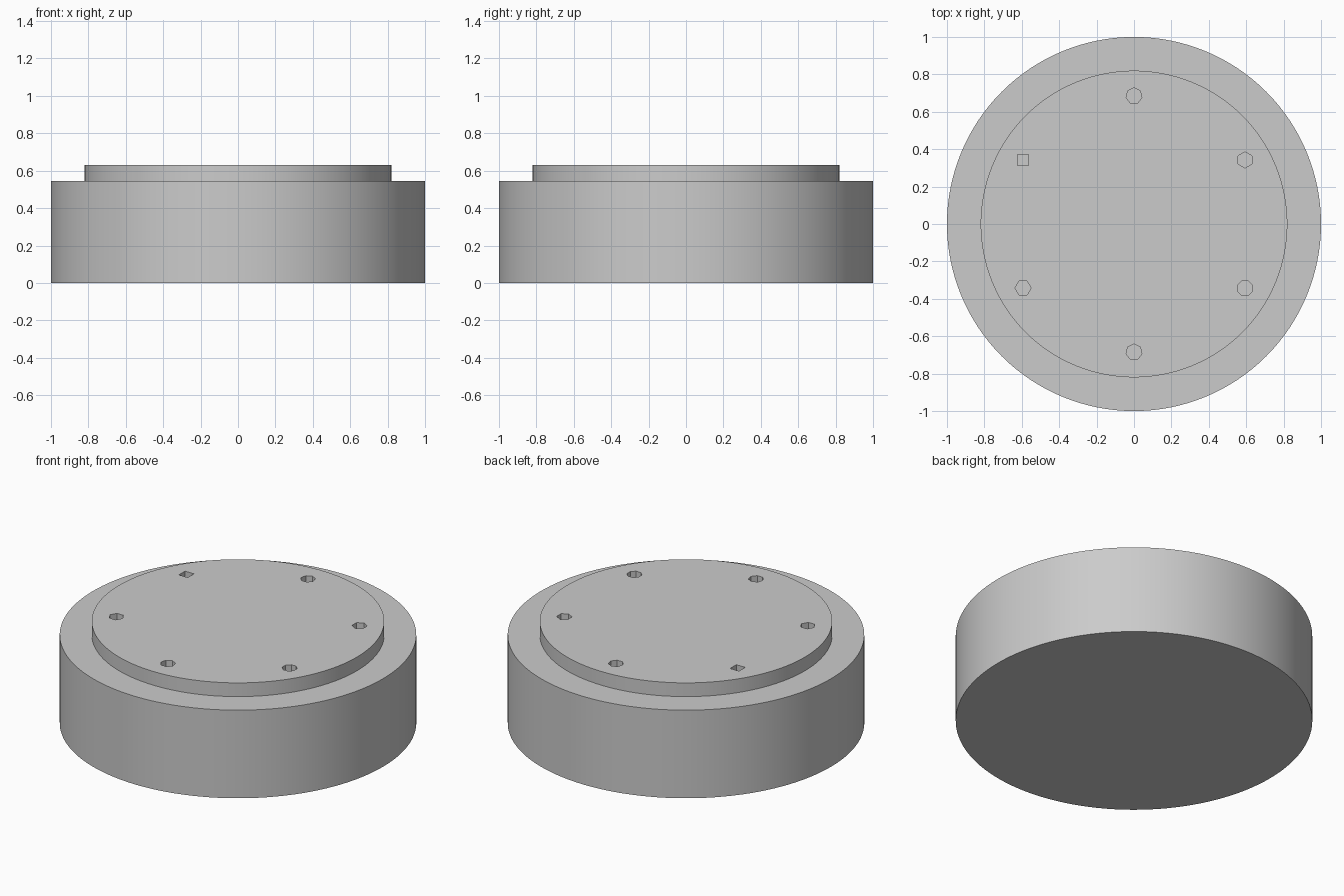
import bpy
from math import radians, cos, sin

cube = bpy.data.objects.get("Cube")
if cube:
    bpy.data.objects.remove(cube, do_unlink=True)

grey = bpy.data.materials.new("light_grey")
grey.use_nodes = True
grey.diffuse_color = (0.6, 0.6, 0.6, 1)
grey.node_tree.nodes["Principled BSDF"].inputs["Base Color"].default_value = (0.6, 0.6, 0.6, 1)


def cylinder(name, radius, bottom, top, sides, x=0, y=0, turn=0):
    bpy.ops.mesh.primitive_cylinder_add(
        vertices=sides, radius=radius, depth=top - bottom,
        location=(x, y, (bottom + top) / 2), rotation=(0, 0, radians(turn)))
    obj = bpy.context.object
    obj.name = name
    obj.data.materials.append(grey)
    return obj


BODY_TOP, PLATE_TOP = 0.545, 0.63
HOLE_RING, HOLE_RADIUS = 0.685, 0.043

# Round body and raised plate
body = cylinder("body", 1.0, 0, BODY_TOP, 128)
plate = cylinder("top_plate", 0.82, BODY_TOP - 0.005, PLATE_TOP, 128)

# Ring of bolt holes cut through the plate: sides and turn of each
holes = [(6, 0), (7, 0), (4, 45), (6, 30), (7, 0), (8, 22.5)]
for i, (sides, turn) in enumerate(holes):
    angle = radians(30 + 60 * i)
    cutter = cylinder("hole_cutter", HOLE_RADIUS, BODY_TOP - 0.05, PLATE_TOP + 0.05, sides,
                      HOLE_RING * cos(angle), HOLE_RING * sin(angle), turn)
    cut = plate.modifiers.new("bolt_hole", "BOOLEAN")
    cut.operation = "DIFFERENCE"
    cut.solver = "EXACT"
    cut.object = cutter
    bpy.context.view_layer.objects.active = plate
    bpy.ops.object.modifier_apply(modifier=cut.name)
    bpy.data.objects.remove(cutter, do_unlink=True)

# Smooth round walls with sharp rims
for obj in (body, plate):
    bpy.ops.object.select_all(action="DESELECT")
    obj.select_set(True)
    bpy.context.view_layer.objects.active = obj
    bpy.ops.object.shade_smooth_by_angle(angle=radians(30))
